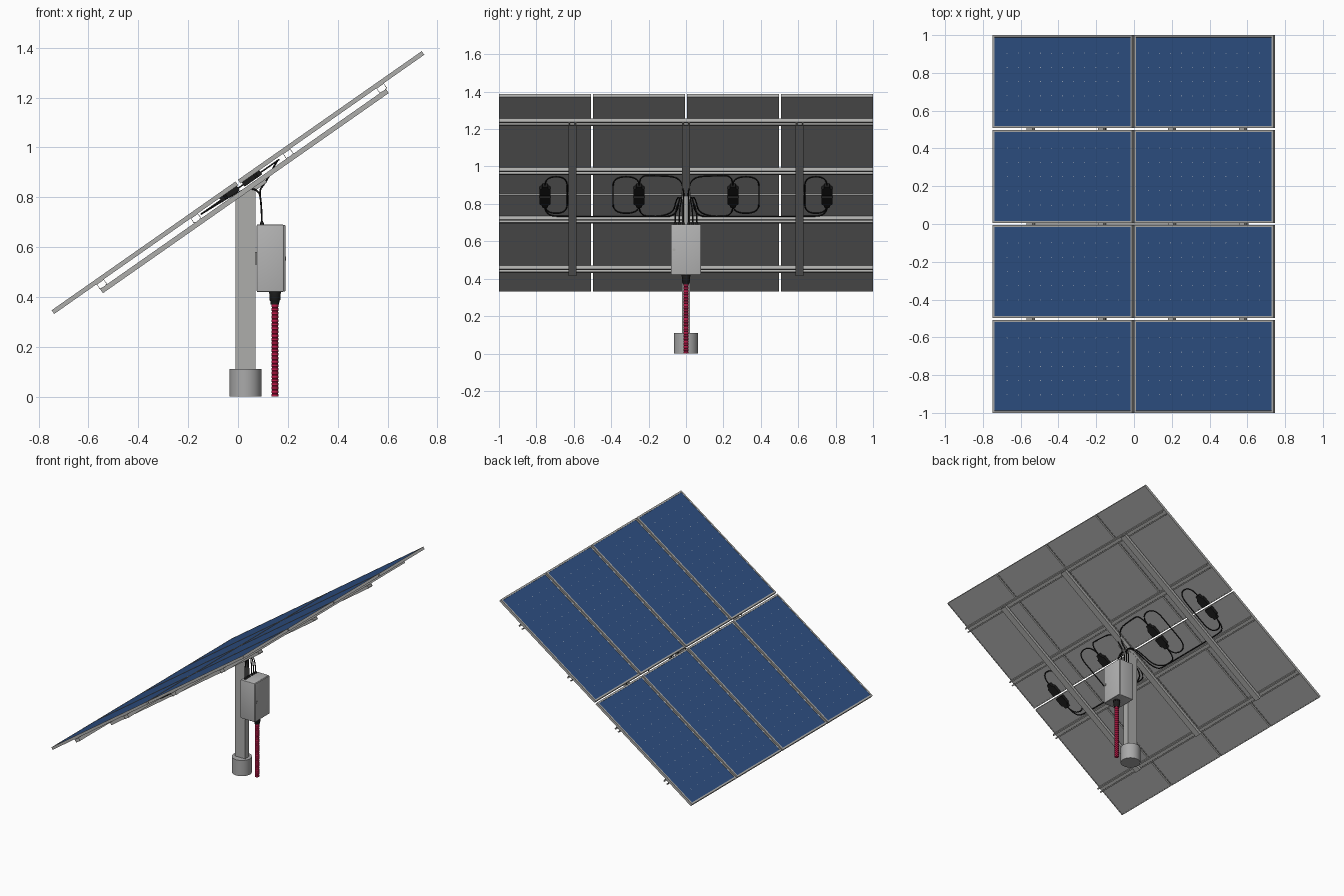
import bpy, bmesh, math
from mathutils import Matrix, Vector

if "Cube" in bpy.data.objects:
    bpy.data.objects.remove(bpy.data.objects["Cube"])

A = math.radians(35)
C, S = math.cos(A), math.sin(A)
# Tilted frame of the array: local x runs up the slope, local z is the panel normal
TILT = Matrix(((C, 0, -S, 0), (0, 1, 0, 0), (S, 0, C, 0.87), (0, 0, 0, 1)))
FLAT = Matrix.Identity(4)


def material(name, r, g, b):
    m = bpy.data.materials.new(name)
    m.diffuse_color = (r, g, b, 1)
    m.use_nodes = True
    m.node_tree.nodes["Principled BSDF"].inputs["Base Color"].default_value = m.diffuse_color
    return m


METAL = material("aluminium", 0.42, 0.42, 0.41)
CELL = material("cell_blue", 0.027, 0.08, 0.23)
BACK = material("backsheet_grey", 0.38, 0.38, 0.38)
MARK = material("pale_marks", 0.55, 0.58, 0.62)
BLACK = material("black_plastic", 0.012, 0.012, 0.012)
RED = material("conduit_red", 0.55, 0.01, 0.07)
PAINT = material("enclosure_grey", 0.46, 0.46, 0.46)
BASE = material("footing_grey", 0.40, 0.40, 0.40)


def finish(name, bm, mats, matrix=FLAT, smooth=False):
    bmesh.ops.recalc_face_normals(bm, faces=bm.faces)
    me = bpy.data.meshes.new(name)
    bm.to_mesh(me)
    bm.free()
    ob = bpy.data.objects.new(name, me)
    bpy.context.collection.objects.link(ob)
    for m in mats:
        me.materials.append(m)
    ob.matrix_world = matrix
    if smooth:
        bpy.ops.object.select_all(action='DESELECT')
        ob.select_set(True)
        bpy.context.view_layer.objects.active = ob
        bpy.ops.object.shade_smooth_by_angle(angle=math.radians(40))
    return ob


def cuboid(x, y, z):
    bm = bmesh.new()
    bmesh.ops.create_cube(bm, size=1)
    for v in bm.verts:
        v.co = [lo + (c + 0.5) * (hi - lo) for c, (lo, hi) in zip(v.co, (x, y, z))]
    return bm


def box(name, x, y, z, mat, matrix=FLAT, bevel=0):
    bm = cuboid(x, y, z)
    if bevel:
        bmesh.ops.bevel(bm, geom=bm.edges[:], offset=bevel, segments=3, affect='EDGES', profile=0.5)
    return finish(name, bm, [mat], matrix, bevel > 0)


def extrude(name, points, offset, mat, matrix=FLAT):
    bm = bmesh.new()
    face = bm.faces.new([bm.verts.new(p) for p in points])
    new = bmesh.ops.extrude_face_region(bm, geom=[face])['geom']
    bmesh.ops.translate(bm, vec=offset, verts=[v for v in new if isinstance(v, bmesh.types.BMVert)])
    return finish(name, bm, [mat], matrix)


def lathe(name, profile, mat, loc, n=24, matrix=FLAT):
    bm = bmesh.new()
    verts = [bm.verts.new((r, 0, z)) for r, z in profile]
    edges = [bm.edges.new(p) for p in zip(verts, verts[1:])]
    bmesh.ops.spin(bm, geom=verts + edges, cent=(0, 0, 0), axis=(0, 0, 1), angle=2 * math.pi, steps=n)
    bmesh.ops.remove_doubles(bm, verts=bm.verts, dist=1e-5)
    return finish(name, bm, [mat], Matrix.Translation(loc) @ matrix, True)


def channel(w, h, lip, t):
    """Open slotted section, slot at the bottom, top at zero."""
    a = w / 2
    half = [(lip, -h), (a, -h), (a, 0)]
    inner = [(a - t, -t), (a - t, -h + t), (lip, -h + t)]
    return (half + [(-p, q) for p, q in reversed(half)]
            + [(-p, q) for p, q in reversed(inner)] + inner)


def on_slope(u, y, n=-0.028):
    return TILT @ Vector((u, y, n))


def cable(name, pts):
    cu = bpy.data.curves.new(name, 'CURVE')
    cu.dimensions = '3D'
    cu.bevel_depth, cu.bevel_resolution = 0.0035, 1
    sp = cu.splines.new('NURBS')
    sp.points.add(len(pts) - 1)
    for p, co in zip(sp.points, pts):
        p.co = (*co, 1)
    sp.order_u, sp.use_endpoint_u, sp.resolution_u = 3, True, 6
    ob = bpy.data.objects.new(name, cu)
    bpy.context.collection.objects.link(ob)
    cu.materials.append(BLACK)
    bpy.ops.object.select_all(action='DESELECT')
    ob.select_set(True)
    bpy.context.view_layer.objects.active = ob
    bpy.ops.object.convert(target='MESH')


# Eight solar panels: frame, inset cells, recessed back sheet
ROWS = [(-0.913, -0.012), (0.0, 0.900)]
PITCH, HALF = 0.5025, 0.24625
COLUMNS = [(i - 1.5) * PITCH for i in range(4)]
marks = bmesh.new()
for r, (u0, u1) in enumerate(ROWS):
    for c, yc in enumerate(COLUMNS):
        bm = cuboid((u0, u1), (yc - HALF, yc + HALF), (-0.018, 0))
        bm.normal_update()
        for sign, rim, idx in ((1, 0.016, 1), (-1, 0.008, 2)):
            f = next(f for f in bm.faces if f.normal.z * sign > 0.9)
            bmesh.ops.inset_region(bm, faces=[f], thickness=rim, depth=0)
            bmesh.ops.inset_region(bm, faces=[f], thickness=0.0002, depth=-0.002)
            f.material_index = idx
        finish(f"solar_panel_{r}_{c}", bm, [METAL, CELL, BACK], TILT)
        # small diamonds where cell corners meet
        for i in range(1, 12):
            for j in range(1, 6):
                u = u0 + 0.02 + (u1 - u0 - 0.04) * i / 12
                y = yc - HALF + 0.02 + (2 * HALF - 0.04) * j / 6
                d = 0.003
                marks.faces.new([marks.verts.new(p) for p in (
                    (u - d, y, -0.0015), (u, y - d, -0.0015), (u + d, y, -0.0015), (u, y + d, -0.0015))])
finish("cell_corner_marks", marks, [MARK], TILT)

# Four cross rails and three rafters, open channels
for k, u in enumerate((-0.688, -0.227, 0.225, 0.683)):
    pts = [(u + p, -1, -0.018 + q) for p, q in channel(0.036, 0.024, 0.009, 0.002)]
    extrude(f"cross_rail_{k}", pts, (0, 2, 0), METAL, TILT)
for k, y in enumerate((-0.607, 0, 0.607)):
    pts = [(-0.705, y + p, -0.062 - q) for p, q in channel(0.044, 0.020, 0.012, 0.003)]
    extrude(f"rafter_{k}", pts, (1.4, 0, 0), METAL, TILT)

# Post with a sloped top, and its footing
top = lambda x: 0.795 + x * S / C
extrude("post", [(-0.01, -0.021, 0.05), (0.07, -0.021, 0.05), (0.07, -0.021, top(0.07)),
                 (-0.01, -0.021, top(-0.01))], (0, 0.042, 0), METAL)
for s in (-1, 1):
    box(f"post_bracket_{s}", (0.0, 0.09), sorted((s * 0.022, s * 0.025)), (-0.075, -0.044), METAL, TILT)
lathe("footing", [(0, 0), (0.064, 0), (0.064, 0.11), (0, 0.11)], BASE, (0.03, 0, 0), 48)

# Electrical enclosure with door, lock and mounting plate
box("enclosure", (0.075, 0.183), (-0.08, 0.08), (0.42, 0.69), PAINT, bevel=0.004)
box("enclosure_door", (0.180, 0.190), (-0.078, 0.078), (0.422, 0.688), PAINT, bevel=0.003)
box("enclosure_mount", (0.068, 0.078), (-0.03, 0.03), (0.53, 0.58), METAL)
lathe("door_lock", [(0, 0), (0.008, 0), (0.008, 0.004), (0, 0.004)], METAL, (0.189, -0.064, 0.555), 16,
      Matrix.Rotation(math.pi / 2, 4, 'Y'))

# Red corrugated conduit with its black gland
ribs = [(0, 0)]
for i in range(26):
    z = i * 0.015
    ribs += [(0.0145, z), (0.0145, z + 0.009), (0.0115, z + 0.011), (0.0115, z + 0.013)]
lathe("conduit", ribs, RED, (0.148, 0, 0), 20)
lathe("conduit_gland", [(0, 0.37), (0.017, 0.37), (0.018, 0.383), (0.022, 0.388), (0.022, 0.413),
                        (0.024, 0.413), (0.024, 0.421), (0, 0.421)], BLACK, (0.148, 0, 0), 12)

# Junction boxes either side of the middle gap, tapered toward the cable
for c, yc in enumerate(COLUMNS):
    for s in (-1, 1):
        a = -0.006
        shape = [(0.012, -0.03), (0.068, -0.03), (0.080, -0.016), (0.098, -0.014)]
        shape += [(u, -v) for u, v in reversed(shape)]
        extrude(f"junction_box_{c}_{s}", [(a + s * u, yc + v, -0.014) for u, v in shape],
                (0, 0, -0.024), BLACK, TILT)

# Cables, mirrored left and right, dropping into glands on the enclosure
GLANDS = (0.015, 0.036, 0.058)
for s in (-1, 1):
    for g in GLANDS:
        lathe(f"cable_gland_{s}_{g}", [(0, 0), (0.008, 0), (0.008, 0.008), (0.005, 0.014), (0, 0.014)],
              BLACK, (0.096, s * g, 0.688), 10)
    drop = lambda g: [(0.085, s * (0.01 + g * 0.3), 0.83), (0.094, s * g, 0.77), (0.096, s * g, 0.70)]
    near, far = 0.25, 0.754
    cable(f"upper_lead_{s}", [on_slope(0.085, s * near), on_slope(0.18, s * near), on_slope(0.18, s * 0.17),
                              on_slope(0.17, s * 0.03), on_slope(0.08, s * 0.01, -0.075)] + drop(GLANDS[0]))
    cable(f"lower_lead_{s}", [on_slope(-0.1, s * near), on_slope(-0.19, s * near), on_slope(-0.2, s * 0.17),
                              on_slope(-0.2, s * 0.05), on_slope(0.0, s * 0.035, -0.04)] + drop(GLANDS[1]))
    cable(f"far_lead_{s}", [on_slope(-0.1, s * far), on_slope(-0.19, s * far), on_slope(-0.2, s * 0.65),
                            on_slope(-0.2, s * 0.3), on_slope(-0.2, s * 0.07),
                            on_slope(0.0, s * 0.05, -0.04)] + drop(GLANDS[2]))
    for name, y, e in (("near", near, 0.39), ("far", far, 0.635)):
        cable(f"{name}_loop_{s}", [on_slope(0.085, s * y), on_slope(0.17, s * y), on_slope(0.17, s * e),
                                   on_slope(0.0, s * e), on_slope(-0.17, s * e), on_slope(-0.17, s * y),
                                   on_slope(-0.09, s * y)])
